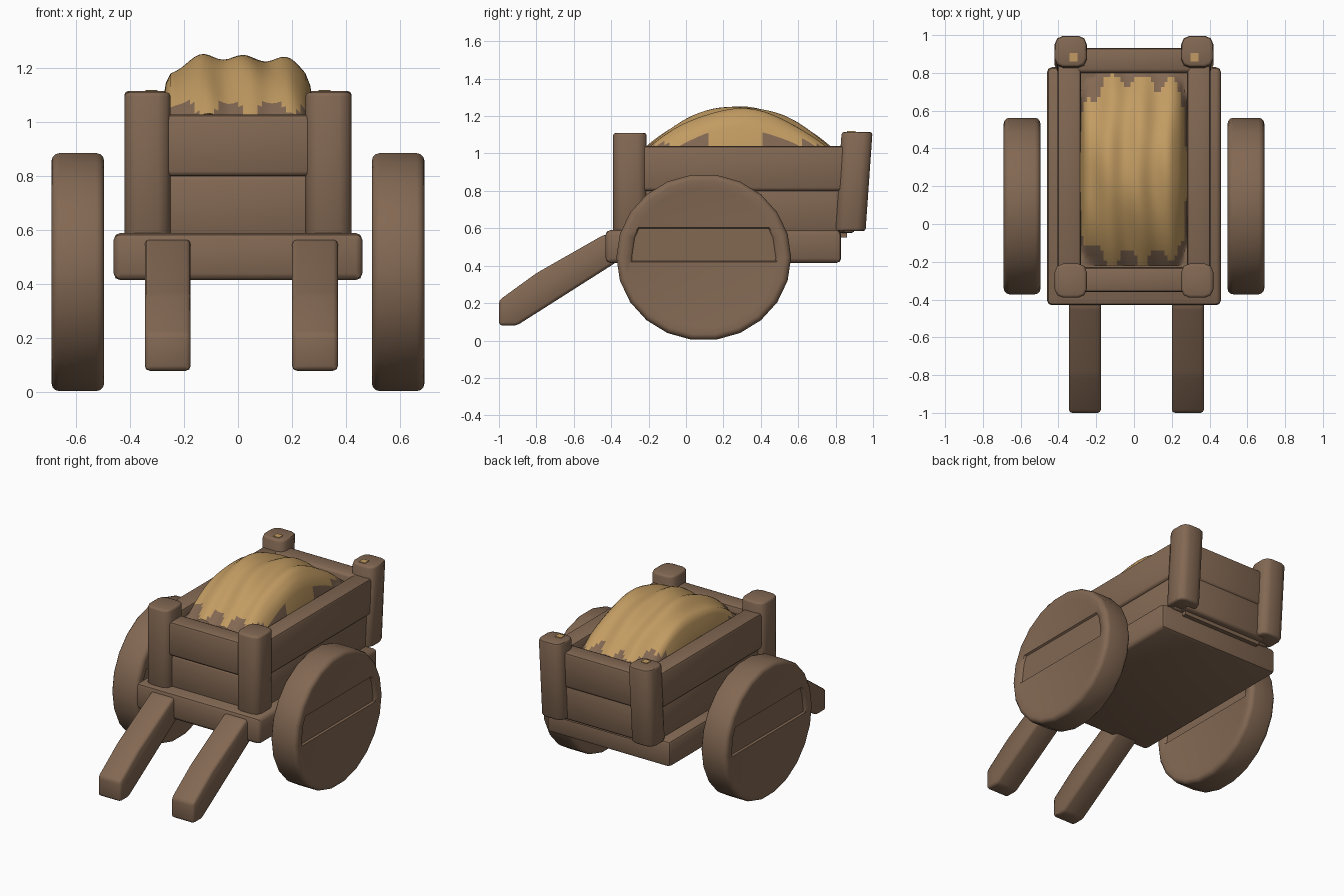
import bpy, bmesh, math
from mathutils import Matrix, Vector

cube = bpy.data.objects.get("Cube")
if cube:
    bpy.data.objects.remove(cube, do_unlink=True)


def material(name, rgb):
    m = bpy.data.materials.new(name)
    m.use_nodes = True
    m.diffuse_color = (*rgb, 1)
    bsdf = m.node_tree.nodes["Principled BSDF"]
    bsdf.inputs["Base Color"].default_value = (*rgb, 1)
    bsdf.inputs["Roughness"].default_value = 0.9
    return m


WOOD = material("brown wood", (0.225, 0.138, 0.086))
STRAW = material("golden straw", (0.54, 0.33, 0.122))


def finish(bm, name, mats=(WOOD,), angle=45):
    bmesh.ops.recalc_face_normals(bm, faces=bm.faces)
    me = bpy.data.meshes.new(name)
    bm.to_mesh(me)
    bm.free()
    for m in mats:
        me.materials.append(m)
    ob = bpy.data.objects.new(name, me)
    bpy.context.collection.objects.link(ob)
    bpy.ops.object.select_all(action="DESELECT")
    ob.select_set(True)
    bpy.context.view_layer.objects.active = ob
    bpy.ops.object.shade_smooth_by_angle(angle=math.radians(angle))
    return ob


def block(name, x, y, z, bevel=0.02, upright=0, lean=0, mat=WOOD):
    """Bevelled box between ranges; upright rounds vertical edges, lean tips it back."""
    bm = bmesh.new()
    bmesh.ops.create_cube(bm, size=1)
    for v in bm.verts:
        v.co = Vector([r[0] + (c + 0.5) * (r[1] - r[0]) for c, r in zip(v.co, (x, y, z))])
    if upright:
        edges = [e for e in bm.edges if abs(e.verts[0].co.z - e.verts[1].co.z) > 0.1]
        bmesh.ops.bevel(bm, geom=edges, offset=upright, segments=2, profile=0.5, affect="EDGES")
        edges = [e for e in bm.edges if abs(e.verts[0].co.z - e.verts[1].co.z) < 0.001]
    else:
        edges = bm.edges[:]
    if bevel:
        bmesh.ops.bevel(bm, geom=edges, offset=bevel, segments=2, profile=0.5, affect="EDGES")
    for v in bm.verts:
        v.co.y += lean * (v.co.z - z[0])
    return finish(bm, name, (mat,))


def handle(name, x0, x1):
    """Bent shaft: a side profile extruded across its width."""
    side = [(-0.36, 0.57), (-0.44, 0.565), (-0.8, 0.36), (-1.0, 0.215),
            (-1.0, 0.08), (-0.905, 0.08), (-0.37, 0.42)]
    bm = bmesh.new()
    face = bm.faces.new([bm.verts.new((x0, y, z)) for y, z in side])
    ext = bmesh.ops.extrude_face_region(bm, geom=[face])
    bmesh.ops.translate(bm, vec=(x1 - x0, 0, 0),
                        verts=[g for g in ext["geom"] if isinstance(g, bmesh.types.BMVert)])
    bmesh.ops.recalc_face_normals(bm, faces=bm.faces)
    bmesh.ops.bevel(bm, geom=bm.edges[:], offset=0.018, segments=2, profile=0.5, affect="EDGES")
    return finish(bm, name)


def wheel(name, side):
    """Solid plank wheel with a rounded rim and a sunken middle board."""
    bm = bmesh.new()
    bmesh.ops.create_cone(bm, cap_ends=True, segments=22, radius1=0.445, radius2=0.445, depth=0.195)
    bmesh.ops.rotate(bm, verts=bm.verts, matrix=Matrix.Rotation(math.pi / 2, 3, "Y"))
    caps = [f for f in bm.faces if len(f.verts) > 4]
    rims = list({e for f in caps for e in f.edges})
    bmesh.ops.bevel(bm, geom=rims, offset=0.03, segments=3, profile=0.5, affect="EDGES")
    caps = [f for f in bm.faces if len(f.verts) > 4]
    bmesh.ops.inset_individual(bm, faces=caps, thickness=0.04, depth=-0.008)
    caps = [f for f in bm.faces if len(f.verts) > 4]
    # Split only the two flat discs into three boards
    for height in (-0.025, 0.16):
        geom = [f for f in bm.faces if len(f.verts) > 4 and abs(f.normal.x) > 0.9]
        geom += list({e for f in geom for e in f.edges}) + list({v for f in geom for v in f.verts})
        bmesh.ops.bisect_plane(bm, geom=geom, plane_co=(0, 0, height), plane_no=(0, 0, 1))
    boards = [f for f in bm.faces if abs(f.normal.x) > 0.9 and f.calc_area() > 0.1
              and -0.025 < f.calc_center_median().z < 0.16]
    bmesh.ops.inset_individual(bm, faces=boards, thickness=0.008, depth=-0.012)
    for v in bm.verts:
        v.co = Vector((v.co.x + side * 0.5925, v.co.y * 1.05 + 0.095, v.co.z + 0.445))
    return finish(bm, name)


# Cart bed and the packed inside
block("bed", (-0.46, 0.46), (-0.43, 0.83), (0.415, 0.59), 0.025)
block("cargo_fill", (-0.30, 0.30), (-0.27, 0.86), (0.55, 0.985), 0)

# Two boards on every wall, the lower one set slightly in
for label, z, inset in (("lower", (0.575, 0.815), 0.018), ("upper", (0.8, 1.04), 0)):
    for side, word in ((1, "left"), (-1, "right")):
        xs = sorted((side * 0.28, side * (0.405 - inset)))
        block(f"{word}_{label}_board", xs, (-0.27, 0.85), z, 0.018)
    block(f"front_{label}_board", (-0.32, 0.32), (-0.36 + inset, -0.23), (z[0], z[1] - 0.012), 0.018)
    block(f"back_{label}_board", (-0.32, 0.32), (0.79, 0.92 - inset), z, 0.018, lean=0.05)

# Corner posts, wheels, straw scraps on the rear posts
for side, word in ((1, "left"), (-1, "right")):
    xs = sorted((side * 0.25, side * 0.42))
    block(f"front_{word}_post", xs, (-0.39, -0.21), (0.57, 1.11), 0.014, upright=0.045)
    block(f"back_{word}_post", xs, (0.795, 0.96), (0.585, 1.115), 0.014, upright=0.045, lean=0.07)
    wheel(f"{word}_wheel", side)
    cx = side * 0.32
    block(f"{word}_straw_scrap", (cx - 0.022, cx + 0.022), (0.86, 0.905), (1.112, 1.119), 0, mat=STRAW)

# Pulling shafts
handle("right_handle", -0.345, -0.175)
handle("left_handle", 0.2, 0.37)

# Straw heap: a ridged mound whose ragged foot fades into the wood
bm = bmesh.new()
bmesh.ops.create_grid(bm, x_segments=32, y_segments=40, size=1)
for v in bm.verts:
    u, t = v.co.x, v.co.y
    x, y = u * 0.285, 0.305 + t * 0.525
    z = 1.24 - 0.89 * (y - 0.28) ** 2 - 0.09 * u ** 4
    z += 0.012 * math.cos(2 * math.pi * (x - 0.035 + 0.012 * math.sin(6 * y)) / 0.16)
    z += 0.005 * math.sin(19 * x + 13 * y)
    z -= 0.12 * max(0, (abs(u) - 0.92) / 0.08)
    v.co = Vector((x, y, max(z, 0.985)))
for f in bm.faces:
    c = f.calc_center_median()
    edge = 1.045 + 0.016 * math.sin(38 * c.x + 3) + 0.014 * math.sin(31 * c.y)
    f.material_index = 0 if c.z > edge else 1
finish(bm, "straw_heap", (STRAW, WOOD), 60)
